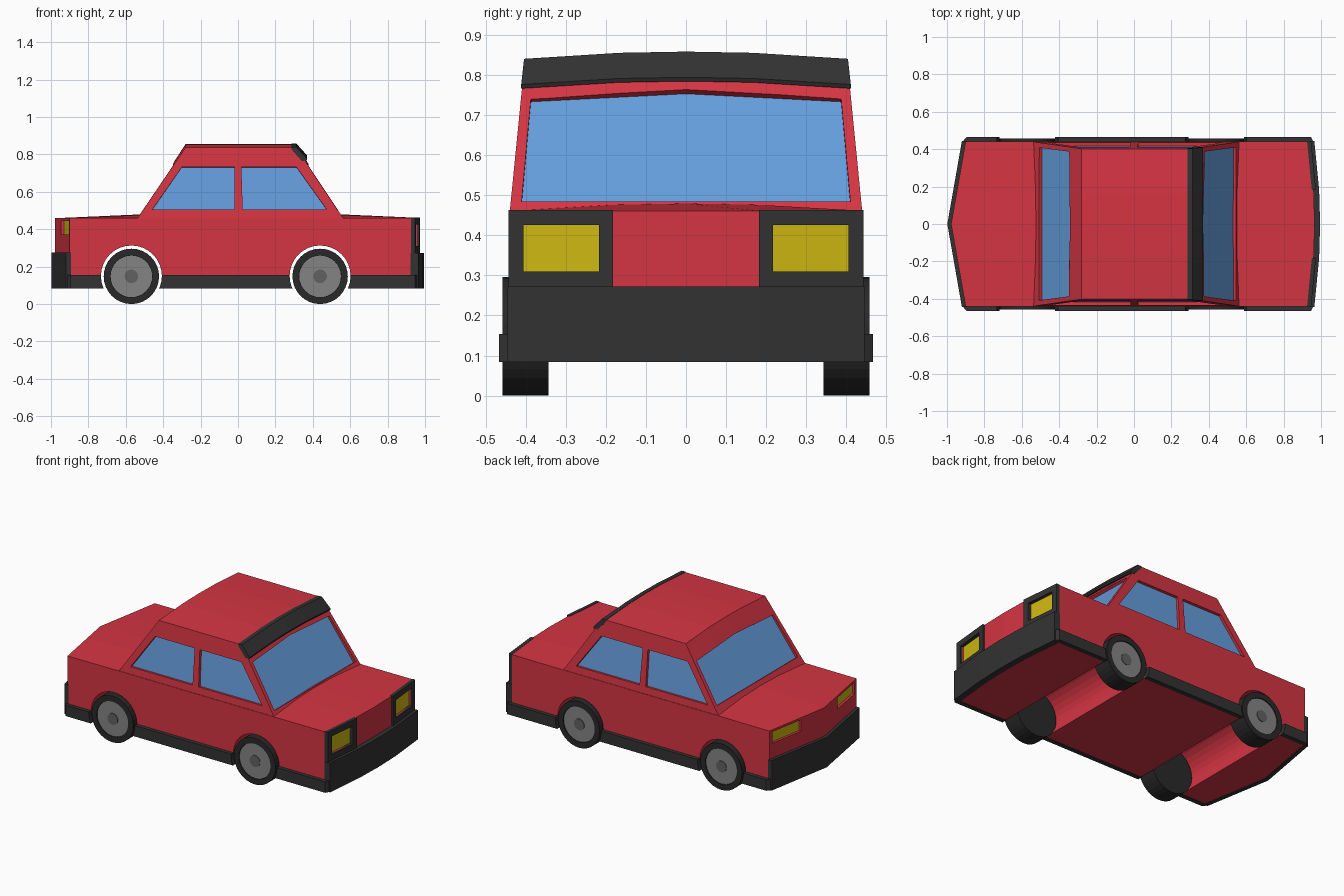
import bpy, bmesh, math
from mathutils import Vector, Matrix

if "Cube" in bpy.data.objects:
    bpy.data.objects.remove(bpy.data.objects["Cube"])


def material(name, r, g, b):
    m = bpy.data.materials.new(name)
    m.diffuse_color = (r, g, b, 1)
    m.use_nodes = True
    m.node_tree.nodes["Principled BSDF"].inputs["Base Color"].default_value = m.diffuse_color
    return m


RED = material("red_paint", .66, .035, .055)
BLACK = material("black_plastic", .032, .032, .032)
RUBBER = material("rubber", .022, .022, .022)
GLASS = material("blue_glass", .13, .34, .72)
YELLOW = material("yellow_lamp", .62, .48, .006)
HUB = material("hub_grey", .23, .23, .23)
CAP = material("cap_grey", .12, .12, .12)


def skin(name, rings, mat=None):
    """Join matching closed outlines into a capped solid."""
    bm = bmesh.new()
    rows = [[bm.verts.new(p) for p in ring] for ring in rings]
    n = len(rows[0])
    for a, b in zip(rows, rows[1:]):
        for i in range(n):
            j = (i + 1) % n
            bm.faces.new((a[i], a[j], b[j], b[i]))
    bm.faces.new(rows[0])
    bm.faces.new(rows[-1])
    bmesh.ops.recalc_face_normals(bm, faces=bm.faces)
    me = bpy.data.meshes.new(name)
    bm.to_mesh(me)
    bm.free()
    ob = bpy.data.objects.new(name, me)
    bpy.context.collection.objects.link(ob)
    if mat:
        me.materials.append(mat)
    return ob


def prism(name, pts, direction, a, b, mat=None):
    d = Vector(direction).normalized()
    return skin(name, [[Vector(p) + d * t for p in pts] for t in (a, b)], mat)


def cylinder(name, x, z, r, y0, y1, mat=None):
    ring = [(x + r * math.cos(k * math.tau / 32), 0, z + r * math.sin(k * math.tau / 32)) for k in range(32)]
    return prism(name, ring, (0, 1, 0), y0, y1, mat)


def cut(targets, cutter):
    cutter.hide_render = True
    for ob in targets:
        mod = ob.modifiers.new("cut", 'BOOLEAN')
        mod.operation, mod.solver, mod.object = 'DIFFERENCE', 'EXACT', cutter
        bpy.context.view_layer.objects.active = ob
        bpy.ops.object.modifier_apply(modifier=mod.name)
    bpy.data.objects.remove(cutter)


W = .442                        # half width of the body
F = [-1, -.41, 0, .41, 1]       # stations across the width


def crown(f):
    return 1 - f * f


def nose(f):
    return .935 + .031 * crown(f)


def tail(f):
    return -.90 - .078 * (1 - abs(f))


# lower body with crowned hood and trunk
body = skin("body", [[(x, f * W, z) for x, z in (
    (tail(f), .086), (tail(f), .459), (-.53, .46 + .019 * crown(f)),
    (.56, .46 + .019 * crown(f)), (nose(f), .461), (nose(f), .086))] for f in F], RED)

# cabin, narrowing to a crowned roof
cabin = skin("cabin", [[(-.54, f * .44, .455), (-.28, f * .402, .838 + .018 * crown(f)),
                        (.31, f * .402, .838 + .018 * crown(f)), (.565, f * .44, .455)] for f in F], RED)

# sun visor over the windscreen
visor = skin("sun_visor", [[(x, f * w, .84 + .018 * crown(f) + dz) for x, w, dz in (
    (.285, .404, 0), (.312, .404, 0), (.37, .411, -.064), (.366, .411, -.074), (.34, .411, -.074),
    (.285, .405, -.012))] for f in F], BLACK)


def window(name, pts, direction):
    cut([cabin], prism("cutter", pts, direction, -.02, .05))
    prism(name, pts, direction, -.03, -.017, GLASS)


# windscreen and rear window
def slope(x0, dx, outline):
    return [(x0 + dx * (z - .455) / .395, y, z) for y, z in outline]


window("windscreen", slope(.565, -.255, [(-.41, .484), (.41, .484), (.387, .742), (0, .762), (-.387, .742)]),
       (.395, 0, .255))
window("rear_window", slope(-.54, .26, [(-.408, .505), (.408, .505), (.387, .742), (0, .76), (-.387, .742)]),
       (-.395, 0, .26))

# side windows
REAR_PANE = [(-.458, .505), (-.018, .505), (-.018, .733), (-.3, .733)]
FRONT_PANE = [(.025, .505), (.475, .505), (.312, .733), (.018, .733)]
for s, side in ((-1, "right"), (1, "left")):
    for label, pane in (("rear", REAR_PANE), ("front", FRONT_PANE)):
        pts = [(x, s * (.44 - .038 * (z - .455) / .383), z) for x, z in pane]
        window(f"{label}_{side}_side_window", pts, (0, s, .1))


# bumpers following the nose and tail
def bumper(name, edge, out, top):
    return skin(name, [[(edge(f) + dx, f * (W + .003), z) for dx, z in (
        (-out * .4, .084), (out, .084), (out, top), (-out * .4, top))] for f in F], BLACK)


front_bumper = bumper("front_bumper", nose, .029, .272)
rear_bumper = bumper("rear_bumper", tail, -.02, .276)

sills = []
for s, side in ((-1, "right"), (1, "left")):
    # sill trim
    plan = [(-.92, .436), (-.895, .466), (.945, .466), (.962, .436)]
    sills.append(prism(f"{side}_sill_trim", [(x, s * y, 0) for x, y in plan], (0, 0, 1), .084, .154, BLACK))

    # headlight panel with recessed lamp
    panel = skin(f"{side}_headlight_panel", [[(nose(f) + dx, s * f * (W + .001), z) for dx, z in (
        (-.01, .271), (.012, .271), (.012, .463), (-.01, .463))] for f in (.41, 1)], BLACK)
    lamp = [(.959 - .024 * (y - .18) / .26, s * y, z)
            for y, z in ((.217, .31), (.405, .31), (.405, .425), (.217, .425))]
    cut([panel, body], prism("cutter", lamp, (1, 0, 0), -.015, .08))
    prism(f"{side}_headlight", lamp, (1, 0, 0), -.03, -.008, YELLOW)

    # recessed tail light
    lamp = [(tail(y / W), s * y, z) for y, z in ((.185, .372), (.415, .372), (.415, .445), (.185, .445))]
    cut([body], prism("cutter", lamp, (-1, 0, 0), -.022, .05))
    prism(f"{side}_tail_light", lamp, (-1, 0, 0), -.03, -.016, YELLOW)

# wheel arches and wheels
for label, x in (("rear", -.57), ("front", .439)):
    cut([body] + sills, cylinder("cutter", x, .15, .163, -.6, .6))
    for s, side in ((-1, "right"), (1, "left")):
        name = f"{label}_{side}"
        tyre = cylinder(name + "_tyre", x, .148, .148, s * .343, s * .458, RUBBER)
        cut([tyre], cylinder("cutter", x, .148, .112, s * .448, s * .5))
        cylinder(name + "_hub", x, .148, .111, s * .44, s * .453, HUB)
        cylinder(name + "_hub_cap", x, .148, .036, s * .445, s * .457, CAP)
